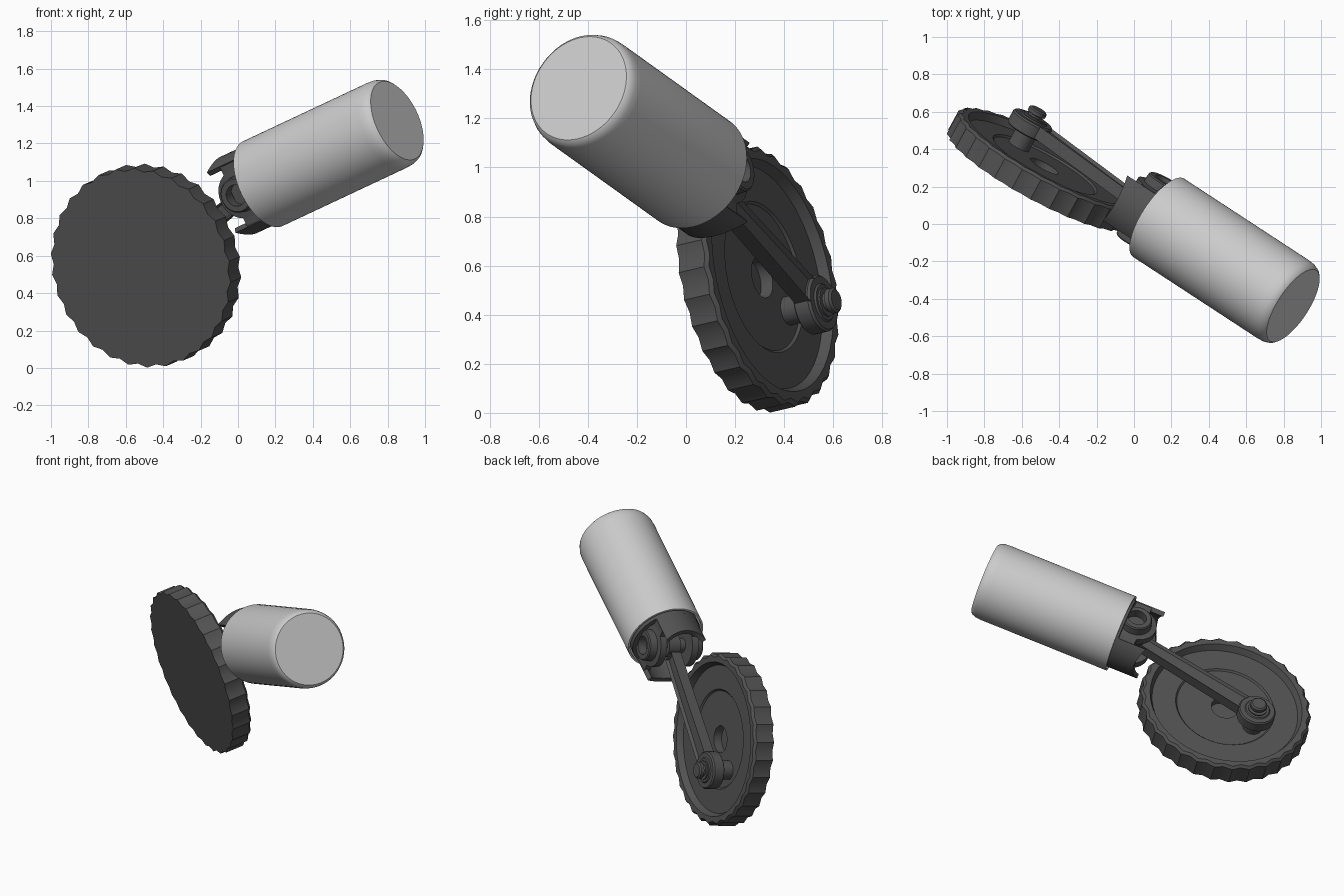
import bpy, bmesh, math
from mathutils import Matrix, Vector

if "Cube" in bpy.data.objects:
    bpy.data.objects.remove(bpy.data.objects["Cube"])


def material(name, v):
    m = bpy.data.materials.new(name)
    m.use_nodes = True
    m.diffuse_color = (v, v, v, 1)
    m.node_tree.nodes["Principled BSDF"].inputs["Base Color"].default_value = (v, v, v, 1)
    return m


LIGHT = material("light grey", 0.6)
DARK = material("dark grey", 0.085)

# Mechanism frame: x across the stroke, y along the stroke, z out of the wheel
stroke = Vector((0.78, -0.51, 0.366)).normalized()
axle = Vector((0.469, 0.86, 0.2))
axle = (axle - stroke * axle.dot(stroke)).normalized()
across = stroke.cross(axle)
FRAME = Matrix((across, stroke, axle)).transposed().to_4x4()
FRAME.translation = (-0.52, 0.237, 0.535)
ROD_Z = 0.22

# Piston frame: z along the stroke, starting at the open mouth of the sleeve
MOUTH = Vector((0.1345, 0.777, ROD_Z))
PISTON = FRAME @ Matrix.Translation(MOUTH) @ Matrix.Rotation(-math.pi / 2, 4, "X")

# Rod frames, centred on the rod's mid plane
crank = Vector((-0.066, -0.21, ROD_Z))
wrist = MOUTH - Vector((0, 0.07, 0))
CRANK = FRAME @ Matrix.Translation(crank)
WRIST = FRAME @ Matrix.Translation(wrist)


def finish(name, bm, mat, matrix):
    bmesh.ops.remove_doubles(bm, verts=bm.verts, dist=1e-5)
    bmesh.ops.recalc_face_normals(bm, faces=bm.faces)
    me = bpy.data.meshes.new(name)
    bm.to_mesh(me)
    bm.free()
    me.materials.append(mat)
    ob = bpy.data.objects.new(name, me)
    bpy.context.collection.objects.link(ob)
    ob.matrix_world = matrix
    bpy.ops.object.select_all(action="DESELECT")
    ob.select_set(True)
    bpy.context.view_layer.objects.active = ob
    bpy.ops.object.shade_smooth_by_angle(angle=math.radians(30))


def lathe(name, profile, mat, matrix, seg=48, closed=False, valley=1, toothed=()):
    """Spin (radius, height) points; rows listed in toothed alternate peak and valley."""
    bm = bmesh.new()
    rows = []
    for k, (r, z) in enumerate(profile):
        row = []
        for i in range(seg):
            t = 2 * math.pi * i / seg
            q = r * valley if k in toothed and i % 2 else r
            row.append(bm.verts.new((q * math.cos(t), q * math.sin(t), z)))
        rows.append(row)
    pairs = list(zip(rows, rows[1:])) + ([(rows[-1], rows[0])] if closed else [])
    for a, b in pairs:
        for i in range(seg):
            j = (i + 1) % seg
            bm.faces.new((a[i], a[j], b[j], b[i]))
    finish(name, bm, mat, matrix)


def block(name, size, loc, mat, matrix):
    bm = bmesh.new()
    bmesh.ops.create_cube(bm, size=1)
    bmesh.ops.scale(bm, vec=size, verts=bm.verts)
    bmesh.ops.translate(bm, vec=loc, verts=bm.verts)
    finish(name, bm, mat, matrix)


# Toothed wheel: flat front, dished back with a blind hub hole
lathe("toothed_wheel",
      [(0, 0), (0.545, 0), (0.545, 0.12), (0.53, 0.135), (0.485, 0.135), (0.465, 0.095),
       (0.315, 0.095), (0.305, 0.085), (0.085, 0.085), (0.085, 0.03), (0, 0.03)],
      DARK, FRAME, seg=60, valley=0.968, toothed=(1, 2, 3))

# Crank pin with a grooved head
lathe("crank_pin",
      [(0, -0.14), (0.06, -0.14), (0.06, 0.05), (0.04, 0.05), (0.04, 0.062),
       (0.052, 0.066), (0.052, 0.086), (0.042, 0.094), (0, 0.094)], DARK, CRANK, seg=32)

# Connecting rod: big end, small end and a channelled shank
lathe("rod_big_end",
      [(0.055, -0.045), (0.11, -0.045), (0.118, -0.038), (0.118, 0.025), (0.11, 0.035),
       (0.08, 0.035), (0.074, 0.042), (0.055, 0.042)], DARK, CRANK, closed=True)
lathe("rod_small_end", [(0.045, -0.04), (0.075, -0.04), (0.075, 0.04), (0.045, 0.04)],
      DARK, WRIST, closed=True)

bm = bmesh.new()
bmesh.ops.create_cube(bm, size=1)
length = (wrist - crank).length
for v in bm.verts:
    half = 0.058 if v.co.y < 0 else 0.044
    v.co = (math.copysign(half, v.co.x), v.co.y * (length - 0.16), v.co.z * 0.07)
bm.normal_update()
broad = [f for f in bm.faces if abs(f.normal.z) > 0.9]
bmesh.ops.inset_individual(bm, faces=broad, thickness=0.016, depth=-0.018)
turn = math.atan2(wrist.y - crank.y, wrist.x - crank.x) - math.pi / 2
finish("rod_shank", bm, DARK,
       FRAME @ Matrix.Translation((wrist + crank) / 2) @ Matrix.Rotation(turn, 4, "Z"))

# Outer sleeve: rounded closed end, thin open mouth
lathe("piston_sleeve",
      [(0, 0.922), (0.226, 0.922), (0.238, 0.911), (0.247, 0.885), (0.25, 0.85), (0.25, 0),
       (0.237, 0), (0.237, 0.3), (0, 0.3)], LIGHT, PISTON, seg=72)

# Inner piston body
lathe("piston_body",
      [(0, 0.29), (0.226, 0.29), (0.226, -0.015), (0.195, -0.015), (0.195, 0.05), (0, 0.05)],
      DARK, PISTON, seg=64)


def skirt(name, side, reach):
    """Curved wall that reaches out past the mouth, scooped at its end."""
    bm = bmesh.new()
    steps, rings = 14, []
    for i in range(steps + 1):
        u = 2 * i / steps - 1
        t = u * math.radians(38)
        end = -reach + 0.035 * (1 - u * u)
        ring = []
        for r, z in ((0.226, 0.02), (0.226, end), (0.196, end), (0.196, 0.02)):
            ring.append(bm.verts.new((side * r * math.cos(t), r * math.sin(t), z)))
        rings.append(ring)
    for a, b in zip(rings, rings[1:]):
        for k in range(4):
            m = (k + 1) % 4
            bm.faces.new((a[k], a[m], b[m], b[k]))
    bm.faces.new(rings[0])
    bm.faces.new(rings[-1])
    finish(name, bm, DARK, PISTON)


skirt("upper_skirt", 1, 0.205)
skirt("lower_skirt", -1, 0.2)

# Flat webs and rounded cheeks with a bored boss on both sides
for side, label in ((1, "front"), (-1, "back")):
    block(label + "_web", (0.35, 0.04, 0.14), (0, side * 0.115, -0.05), DARK, PISTON)
    flip = Matrix.Rotation(math.pi / 2 * (1 + side), 4, "X")
    lathe(label + "_cheek",
          [(0, 0.09), (0.135, 0.09), (0.135, 0.135), (0.1, 0.14), (0.095, 0.185),
           (0.088, 0.192), (0.058, 0.192), (0.058, 0.12), (0, 0.12)],
          DARK, WRIST @ flip, seg=48)

# Wrist pin through the rod
lathe("wrist_pin", [(0, -0.1), (0.046, -0.1), (0.046, 0.1), (0, 0.1)], DARK, WRIST, seg=32)
